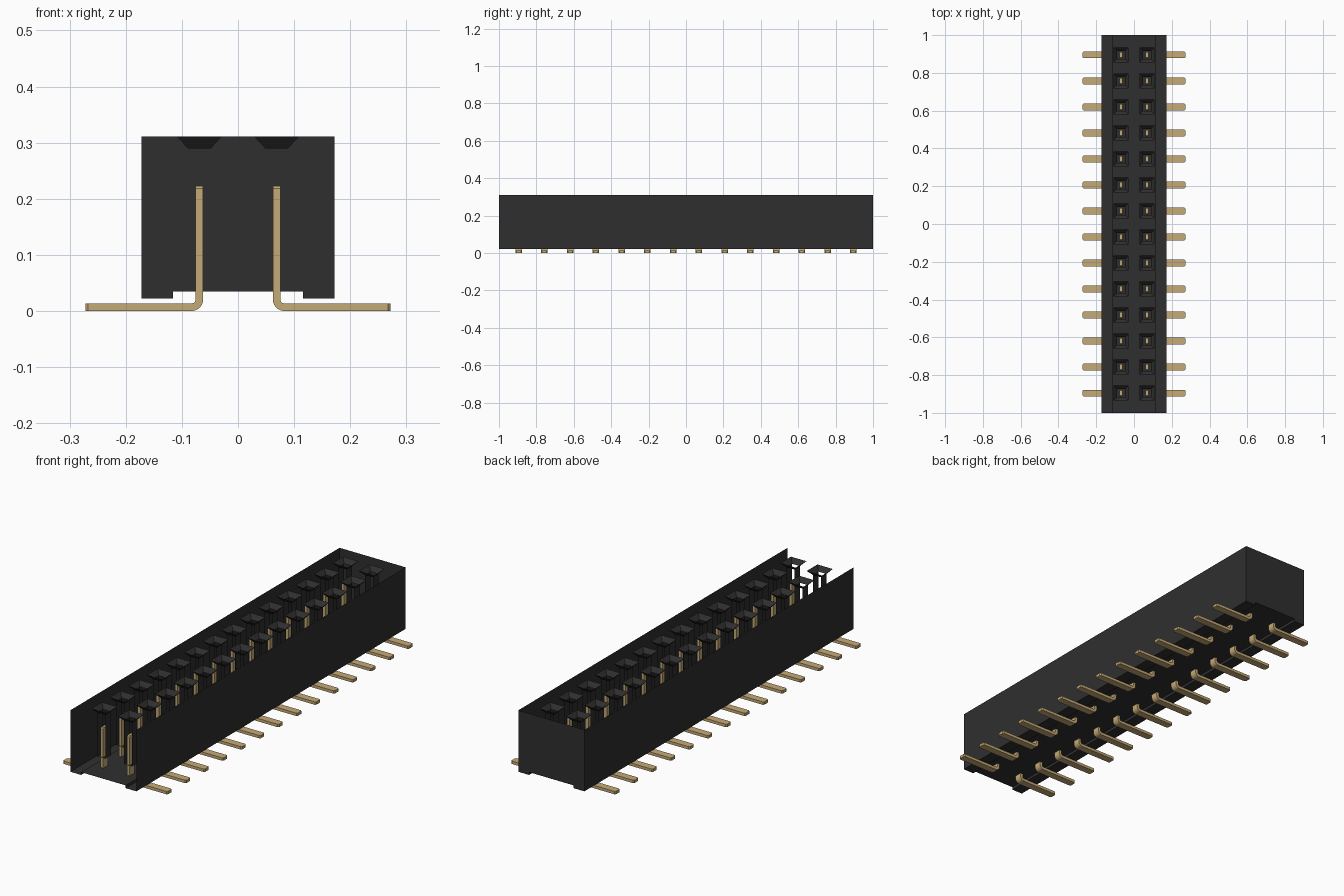
import bpy, bmesh, math

cube = bpy.data.objects.get("Cube")
if cube:
    bpy.data.objects.remove(cube, do_unlink=True)

ROWS, PITCH = 14, 0.1377
COL = PITCH / 2                      # column offset from the centre line
Y0 = -PITCH * (ROWS - 1) / 2         # first row


def material(name, rgb):
    m = bpy.data.materials.new(name)
    m.use_nodes = True
    m.diffuse_color = (*rgb, 1)
    b = m.node_tree.nodes["Principled BSDF"]
    b.inputs["Base Color"].default_value = (*rgb, 1)
    b.inputs["Roughness"].default_value = 0.6
    return m


black = material("black plastic", (0.028, 0.028, 0.028))
gold = material("gold metal", (0.56, 0.40, 0.18))


def make_object(name, bm, mat):
    me = bpy.data.meshes.new(name)
    bm.to_mesh(me)
    bm.free()
    me.materials.append(mat)
    ob = bpy.data.objects.new(name, me)
    bpy.context.collection.objects.link(ob)
    return ob


def repeat(ob):
    # both columns, all rows
    mirror = ob.modifiers.new("columns", 'MIRROR')
    mirror.use_axis = (True, False, False)
    mirror.use_mirror_merge = False
    arr = ob.modifiers.new("rows", 'ARRAY')
    arr.count = ROWS
    arr.use_relative_offset = False
    arr.use_constant_offset = True
    arr.constant_offset_displace = (0, PITCH, 0)


# Housing: thin shell with side walls, stepped floor and back wall, open at top and front
W, TOP, FOOT, FLOOR, STEP = 0.172, 0.311, 0.022, 0.035, 0.116
profile = [(-W, TOP), (-W, FOOT), (-STEP, FOOT), (-STEP, FLOOR),
           (STEP, FLOOR), (STEP, FOOT), (W, FOOT), (W, TOP)]
bm = bmesh.new()
front = [bm.verts.new((x, -1, z)) for x, z in profile]
back = [bm.verts.new((x, 1, z)) for x, z in profile]
for i in range(len(profile) - 1):
    bm.faces.new((front[i], back[i], back[i + 1], front[i + 1]))
bm.faces.new(back)
bmesh.ops.recalc_face_normals(bm, faces=bm.faces[:])
make_object("housing", bm, black)

# Sockets: funnel mouth, two side walls and a pocket floor
bm = bmesh.new()


def ring(half, z):
    return [bm.verts.new((COL + sx * half, Y0 + sy * half, z))
            for sx, sy in ((-1, -1), (1, -1), (1, 1), (-1, 1))]


mouth, throat, base = ring(0.040, TOP), ring(0.0205, 0.29), ring(0.0205, 0.085)
for i in range(4):
    j = (i + 1) % 4
    bm.faces.new((mouth[j], mouth[i], throat[i], throat[j]))
    if i % 2:
        bm.faces.new((throat[j], throat[i], base[i], base[j]))
bm.faces.new(base)
repeat(make_object("sockets", bm, black))

# Contacts: flat strip bent from upright pin to foot
T, HALF, TIP, PIN_TOP = 0.0135, 0.0175, 0.272, 0.223
inner_r, outer_r = 0.007, 0.0205
left_x = COL - T / 2
cx, cz = left_x + outer_r, outer_r


def arc(r, a0, a1, n=6):
    return [(cx + r * math.cos(a0 + (a1 - a0) * k / n),
             cz + r * math.sin(a0 + (a1 - a0) * k / n)) for k in range(n + 1)]


outline = ([(left_x, PIN_TOP)] + arc(outer_r, math.pi, 1.5 * math.pi)
           + [(TIP, 0), (TIP, T)] + arc(inner_r, 1.5 * math.pi, math.pi)
           + [(left_x + T, PIN_TOP)])
bm = bmesh.new()
near = [bm.verts.new((x, Y0 - HALF, z)) for x, z in outline]
far = [bm.verts.new((x, Y0 + HALF, z)) for x, z in outline]
bm.faces.new(near)
bm.faces.new(far[::-1])
n = len(outline)
for i in range(n):
    bm.faces.new((near[i], far[i], far[(i + 1) % n], near[(i + 1) % n]))
bmesh.ops.recalc_face_normals(bm, faces=bm.faces[:])


# Chamfered corners at the foot tip and pin top
def is_end(e):
    a, b = e.verts[0].co, e.verts[1].co
    if abs(a.y - b.y) > 1e-4:
        return False
    return min(a.x, b.x) > TIP - 1e-4 or min(a.z, b.z) > PIN_TOP - 1e-4


bmesh.ops.bevel(bm, geom=[e for e in bm.edges if is_end(e)], offset=0.005,
                offset_type='OFFSET', segments=1, affect='EDGES')
repeat(make_object("contacts", bm, gold))
